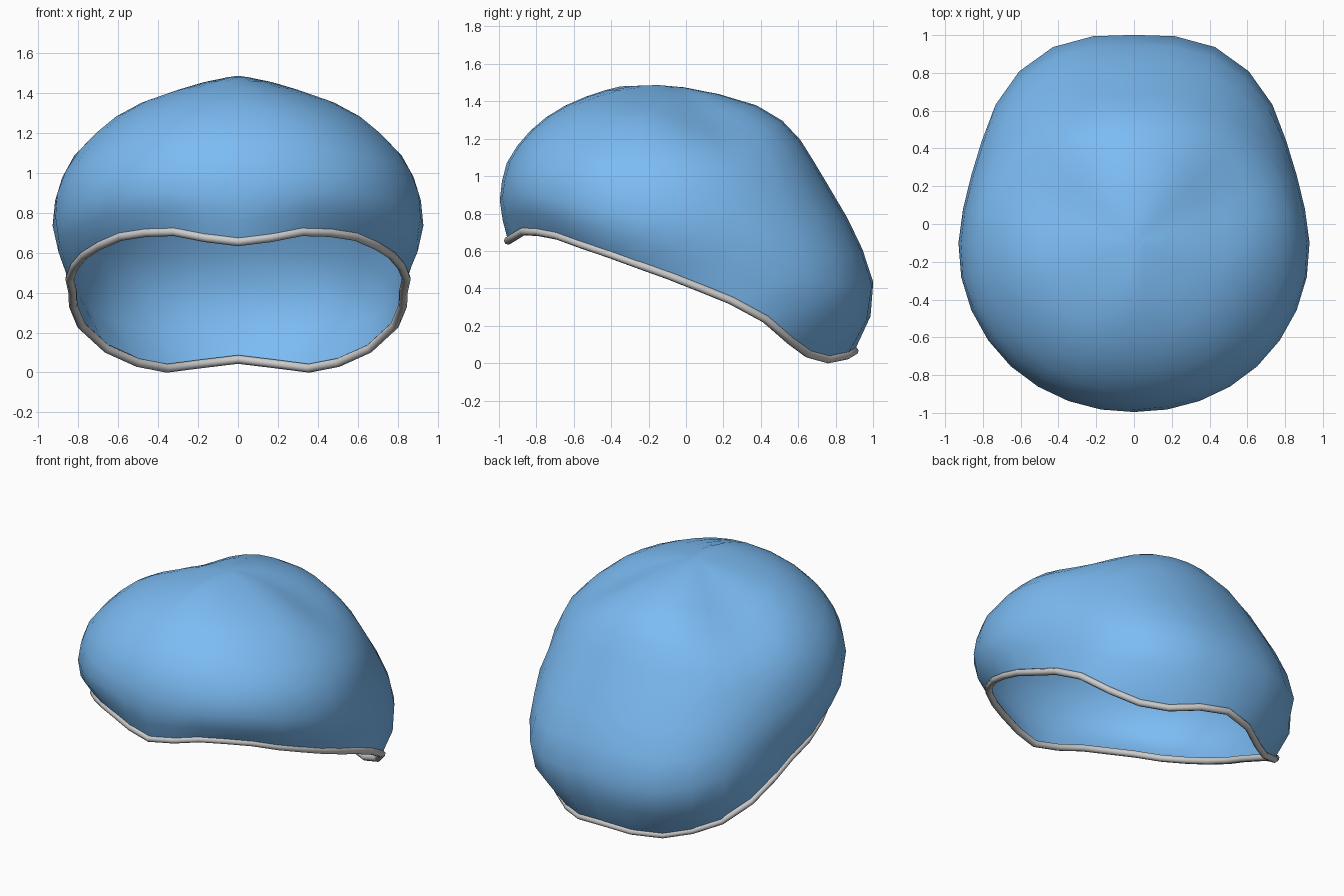
import bpy, bmesh, math

if "Cube" in bpy.data.objects:
    bpy.data.objects.remove(bpy.data.objects["Cube"])

SEG, RINGS, CY = 32, 12, -0.1
TOP = 1.487

# Horizontal sections: height, half width, front y, back y
SECTIONS = [
    (0.00, .61, -.85, .87), (0.05, .71, -.87, .89), (0.13, .82, -.88, .945),
    (0.24, .865, -.89, .985), (0.40, .865, -.90, 1.01), (0.55, .905, -.92, .97),
    (0.65, .935, -.95, .925), (0.73, .945, -.975, .89), (0.90, .925, -1.0, .79),
    (1.06, .86, -.965, .695), (1.19, .74, -.885, .615), (1.29, .62, -.785, .525),
    (1.36, .49, -.68, .42), (1.40, .37, -.60, .33), (1.45, .20, -.47, .13),
    (1.48, .05, -.35, -.04), (1.49, .01, -.20, -.09)]

# Opening edge: azimuth in degrees (-90 front, 90 back), height
RIM = [(-90, .655), (-82, .665), (-69, .705), (-60, .708), (-44, .68), (-23, .59),
       (-1, .48), (10, .42), (20, .36), (32, .26), (40, .16), (53, .06),
       (68, .02), (90, .065)]


def lookup(table, k):
    """Linear interpolation in a table keyed by its first column."""
    k = min(max(k, table[0][0]), table[-1][0])
    for p, q in zip(table, table[1:]):
        if k <= q[0]:
            f = (k - p[0]) / (q[0] - p[0])
            return [a + (b - a) * f for a, b in zip(p[1:], q[1:])]


def ramp(v, lo, hi):
    return min(1, max(0, (v - lo) / (hi - lo)))


def point(i, t):
    """Point on the dome: segment i, t from 0 at the edge to 1 at the crown."""
    th = 2 * math.pi * i / SEG - math.pi / 2
    c, s = math.cos(th), math.sin(th)
    az = math.degrees(math.asin(max(-1, min(1, s))))
    edge = lookup(RIM, az)[0]
    z = edge + (TOP - edge) * math.sin(t * math.pi / 2)
    a, yf, yb = lookup(SECTIONS, z)
    p, b = (2.15, CY - yf) if s < 0 else (
        2.25 + .35 * ramp(z, .15, .35) - .55 * ramp(z, .45, .85), yb - CY)
    r = (abs(c / a) ** p + abs(s / b) ** p) ** (-1 / p)
    # the sides and front corners tuck inwards at the edge
    tuck = 0.04 * c ** 6 + (0.09 * abs(2 * s * c) if s < 0 else 0)
    r *= 1 - tuck * math.exp(-(z - edge) / 0.1)
    # shallow hollow behind each temple, separating front and back lobes
    r *= 1 - 0.035 * math.exp(-((az - 25) / 25) ** 2) * ramp(z, .35, .6)
    z -= 0.07 * math.exp(-((az - 30) / 28) ** 2 - ((r - .52) / .23) ** 2)
    return (r * c, CY + r * s, z)


def material(name, color):
    m = bpy.data.materials.new(name)
    m.diffuse_color = color
    m.use_nodes = True
    m.node_tree.nodes["Principled BSDF"].inputs["Base Color"].default_value = m.diffuse_color
    return m


# Dome shell, open underneath
bm = bmesh.new()
rings = [[bm.verts.new(point(i, k / RINGS)) for i in range(SEG)] for k in range(RINGS)]
crown = bm.verts.new((0, CY - 0.05, TOP))
for lo, hi in zip(rings, rings[1:]):
    for i in range(SEG):
        j = (i + 1) % SEG
        bm.faces.new((lo[i], lo[j], hi[j], hi[i]))
for i in range(SEG):
    bm.faces.new((rings[-1][i], rings[-1][(i + 1) % SEG], crown))
for f in bm.faces:
    f.smooth = True
mesh = bpy.data.meshes.new("cap_shell")
bm.to_mesh(mesh)
bm.free()
shell = bpy.data.objects.new("cap_shell", mesh)
bpy.context.collection.objects.link(shell)
mesh.materials.append(material("blue", (0.2, 0.5, 0.9, 1)))

# Rolled edge around the opening
curve = bpy.data.curves.new("edge_path", 'CURVE')
curve.dimensions = '3D'
curve.bevel_depth = 0.022
curve.bevel_resolution = 2
line = curve.splines.new('POLY')
line.points.add(SEG - 1)
for i in range(SEG):
    line.points[i].co = (*point(i, 0), 1)
line.use_cyclic_u = True
path = bpy.data.objects.new("edge_path", curve)
bpy.context.collection.objects.link(path)
bpy.context.view_layer.update()
rim_mesh = bpy.data.meshes.new_from_object(path.evaluated_get(bpy.context.evaluated_depsgraph_get()))
bpy.data.objects.remove(path)
for f in rim_mesh.polygons:
    f.use_smooth = True
rim = bpy.data.objects.new("rolled_edge", rim_mesh)
bpy.context.collection.objects.link(rim)
